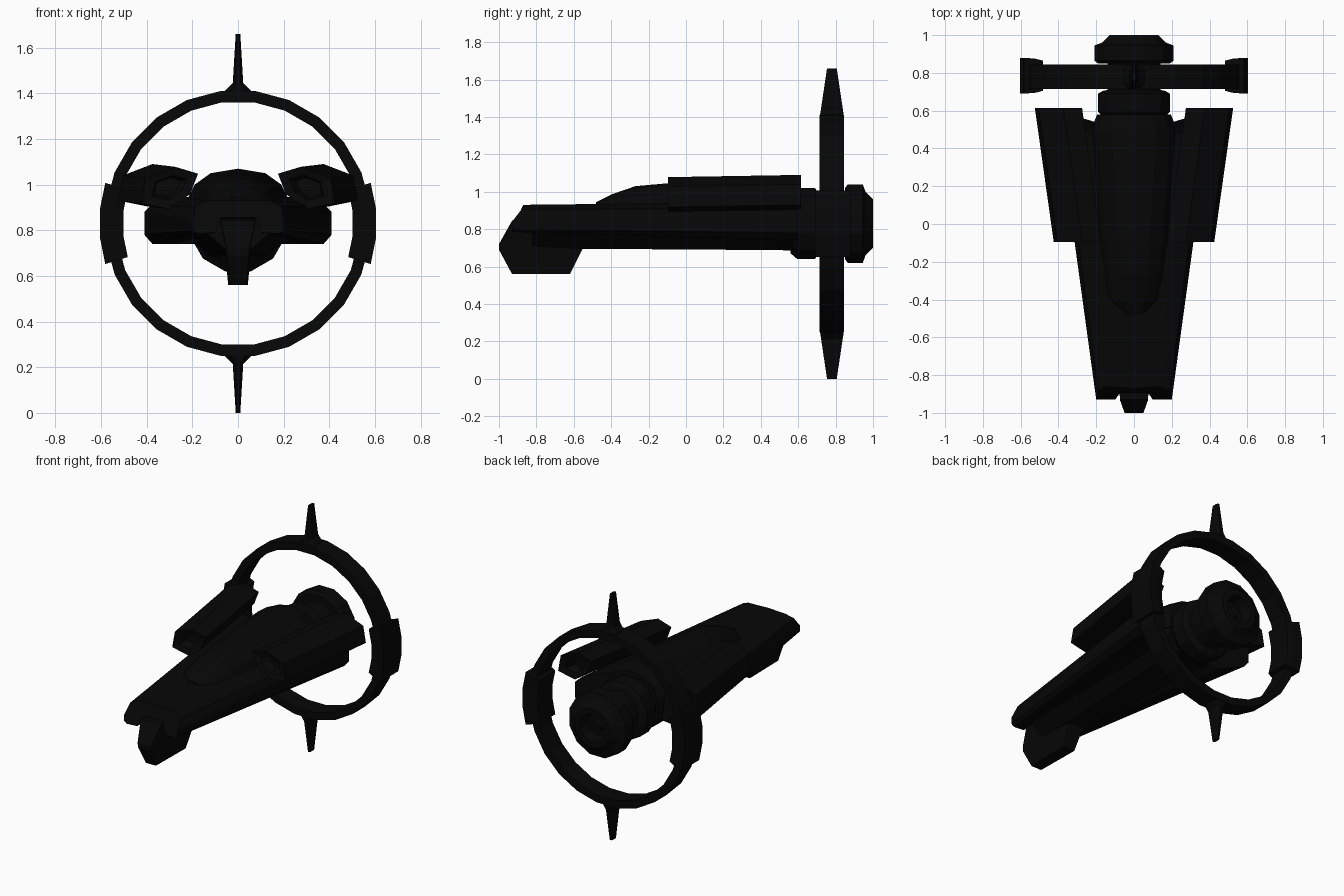
import bpy, bmesh, math

if "Cube" in bpy.data.objects:
    bpy.data.objects.remove(bpy.data.objects["Cube"])

CZ = 0.83   # height of the engine and ring axis
black = bpy.data.materials.new("black_hull")
black.diffuse_color = (0.002, 0.002, 0.002, 1)
black.use_nodes = True
black.node_tree.nodes["Principled BSDF"].inputs["Base Color"].default_value = black.diffuse_color


def loft(name, rings, cyclic=False):
    """Skin a list of equal-length point rings, capping the ends unless cyclic."""
    bm = bmesh.new()
    vs = [[bm.verts.new(p) for p in r] for r in rings]
    n = len(rings[0])
    for i in range(len(vs) if cyclic else len(vs) - 1):
        a, b = vs[i], vs[(i + 1) % len(vs)]
        for k in range(n):
            bm.faces.new((a[k], a[(k + 1) % n], b[(k + 1) % n], b[k]))
    if not cyclic:
        bm.faces.new(vs[0])
        bm.faces.new(vs[-1])
    bmesh.ops.recalc_face_normals(bm, faces=bm.faces)
    me = bpy.data.meshes.new(name)
    bm.to_mesh(me)
    bm.free()
    me.materials.append(black)
    ob = bpy.data.objects.new(name, me)
    bpy.context.collection.objects.link(ob)
    return ob


def sym(half):
    """Complete a half ring (top centre to bottom centre) across x = 0."""
    return half + [(-x, y, z) for x, y, z in reversed(half) if x > 0]


def section(y, pts):
    return sym([(x, y, z) for x, z in pts])


def around(deg, profile):
    """Place an (r, y) profile at an angle about the ship's long axis."""
    a = math.radians(deg)
    return [(r * math.cos(a), y, CZ + r * math.sin(a)) for r, y in profile]


def circle(r, y, n=12):
    r /= math.cos(math.pi / n)
    return [around(360 * (k + 0.5) / n, [(r, y)])[0] for k in range(n)]


def mirror_x(ob):
    ob.modifiers.new("mirror", 'MIRROR').use_axis[0] = True


# Tapered side hull with two blunt prongs arching over the chin
front = [(0, -.87, .93), (.14, -.86, .93), (.19, -.88, .905), (.2, -.93, .84),
         (.2, -.93, .80), (.18, -.93, .785), (.1, -.93, .79), (.075, -.895, .855),
         (0, -.895, .855)]
rear = [(0, .48, .945), (.24, .48, .945), (.38, .57, .91), (.41, .60, .88),
        (.41, .60, .78), (.375, .60, .74), (.28, .48, .74), (.2, .48, .74), (0, .48, .74)]
loft("side_hull", [sym(front), sym(rear)])

# Raised spine and cockpit hump
loft("spine", [section(y, p + [(p[-1][0], .82), (0, .82)]) for y, p in (
    (-.48, [(0, .945), (.03, .943), (.04, .935), (.05, .91)]),
    (-.40, [(0, .985), (.06, .978), (.11, .955), (.15, .91)]),
    (-.27, [(0, 1.03), (.07, 1.02), (.13, .975), (.165, .91)]),
    (-.10, [(0, 1.045), (.08, 1.035), (.15, .985), (.19, .91)]),
    (.48, [(0, 1.07), (.12, 1.05), (.19, 1.0), (.235, .91)]),
    (.58, [(0, 1.055), (.10, 1.035), (.16, .99), (.195, .91)]))])

# Keel under the hull
loft("keel", [section(y, [(0, .85), (w, .85), (w, zc), (b, z), (0, z)])
              for y, w, zc, b, z in ((-.82, .14, .79, .05, .71), (-.55, .15, .78, .07, .695),
                                     (.48, .22, .77, .12, .688), (.57, .19, .77, .11, .686))])

# Chin block below the prongs
loft("chin", [[(-wf, y0, z), (wf, y0, z), (wb, y1, z), (-wb, y1, z)]
              for z, y0, y1, wf, wb in ((.56, -.93, -.62, .038, .043),
                                        (.69, -1.0, -.555, .047, .055),
                                        (.72, -1.0, -.54, .05, .06),
                                        (.845, -.93, -.5, .075, .085))])

# Upper pods: leaning six-sided tubes, hollow at both ends
hexa = [(.275, 1.06), (.375, 1.09), (.505, 1.04), (.525, .93), (.40, .905), (.31, .97)]


def pod_ring(y, dx, dz, s=1.0):
    cx, cz = .40, 1.0
    return [(cx + (x - cx) * s + dx, y, cz + (z - cz) * s + dz) for x, z in hexa]


mirror_x(loft("upper_pods", [
    pod_ring(-.03, -.09, -.01, .45), pod_ring(-.085, -.1, -.012, .6),
    pod_ring(-.095, -.1, -.012), pod_ring(.615, 0, 0), pod_ring(.605, 0, 0, .6),
    pod_ring(.55, -.01, 0, .45)]))

# Engine: stepped barrel with a recessed nozzle
loft("engine", [circle(r, y) for r, y in (
    (.16, .56), (.19, .595), (.19, .69), (.165, .705), (.14, .71), (.14, .85), (.19, .85),
    (.21, .865), (.21, .945), (.17, .96), (.13, 1.0), (.09, 1.0), (.075, .93), (.04, .93),
    (.03, .96))])

# Large ring
ring = [(.535, .715), (.585, .715), (.585, .845), (.535, .845)]
loft("ring", [around(15 * k + 7.5, ring) for k in range(24)], cyclic=True)

# Clamp blocks on both sides of the ring
clamp = [(.505, .705), (.545, .695), (.608, .69), (.608, .88), (.545, .875), (.505, .865)]
mirror_x(loft("ring_clamps", [around(a, clamp) for a in (-17, -6, 6, 17)]))

# Spikes above and below the ring
for name, s in (("top_spike", 1), ("bottom_spike", -1)):
    loft(name, [[(sx * w, .78 + sy * d, CZ + s * h) for sx, sy in
                 ((-1, -.6), (-.5, -1), (.5, -1), (1, -.6), (1, .6), (.5, 1), (-.5, 1), (-1, .6))]
                for h, w, d in ((.56, .06, .063), (.583, .056, .063), (.615, .023, .058),
                                (.83, .010, .026))])
